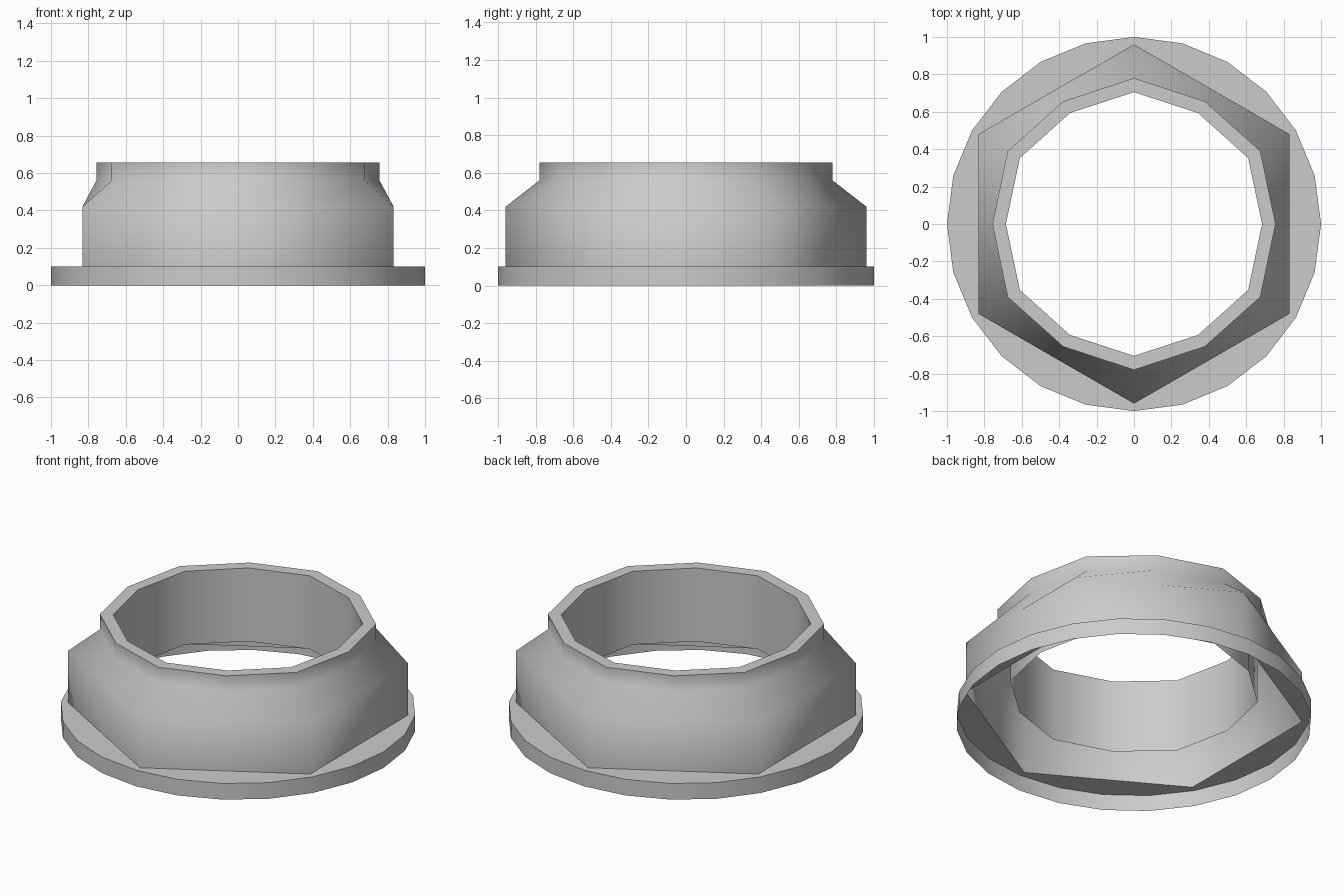
import bpy, bmesh, math

if "Cube" in bpy.data.objects:
    bpy.data.objects.remove(bpy.data.objects["Cube"])

STEPS = 12


def ring(bm, count, z, radii):
    """Closed ring of vertices; radii alternate between even and odd points."""
    verts = []
    for i in range(count):
        a = 2 * math.pi * i / count
        r = radii[i % 2]
        verts.append(bm.verts.new((r * math.cos(a), r * math.sin(a), z)))
    return verts


def bridge(bm, low, high):
    n = len(low)
    for i in range(n):
        j = (i + 1) % n
        bm.faces.new((low[i], low[j], high[j], high[i]))


def finish(bm, name, angle):
    mesh = bpy.data.meshes.new(name)
    bm.to_mesh(mesh)
    bm.free()
    obj = bpy.data.objects.new(name, mesh)
    bpy.context.collection.objects.link(obj)
    bpy.ops.object.select_all(action='DESELECT')
    obj.select_set(True)
    bpy.context.view_layer.objects.active = obj
    bpy.ops.object.shade_smooth_by_angle(angle=math.radians(angle))
    return obj


# Hexagon radii: flat middles on even points, corners on odd points
HEX = (0.832, 0.96)
COLLAR = (0.757, 0.78)
BORE = (0.685, 0.705)

# Open-bottomed round flange whose top face has a hexagonal opening
bm = bmesh.new()
foot = ring(bm, 2 * STEPS, 0.0, (1, 1))
rim = ring(bm, 2 * STEPS, 0.1, (1, 1))
bridge(bm, foot, rim)
opening = ring(bm, STEPS, 0.1, HEX)
for i in range(STEPS):
    j = (i + 1) % STEPS
    bm.faces.new((rim[2 * i], rim[2 * i + 1], rim[(2 * i + 2) % (2 * STEPS)],
                  opening[j], opening[i]))
finish(bm, "flange", 40)

# Hexagonal body, sloped shoulder, twelve-sided collar, top lip and bore wall
bm = bmesh.new()
profile = [(0.1, HEX), (0.42, HEX), (0.56, COLLAR), (0.655, COLLAR),
           (0.655, BORE), (0.2, BORE)]
rings = [ring(bm, STEPS, z, radii) for z, radii in profile]
for low, high in zip(rings, rings[1:]):
    bridge(bm, low, high)
finish(bm, "hex_body_and_collar", 65)
